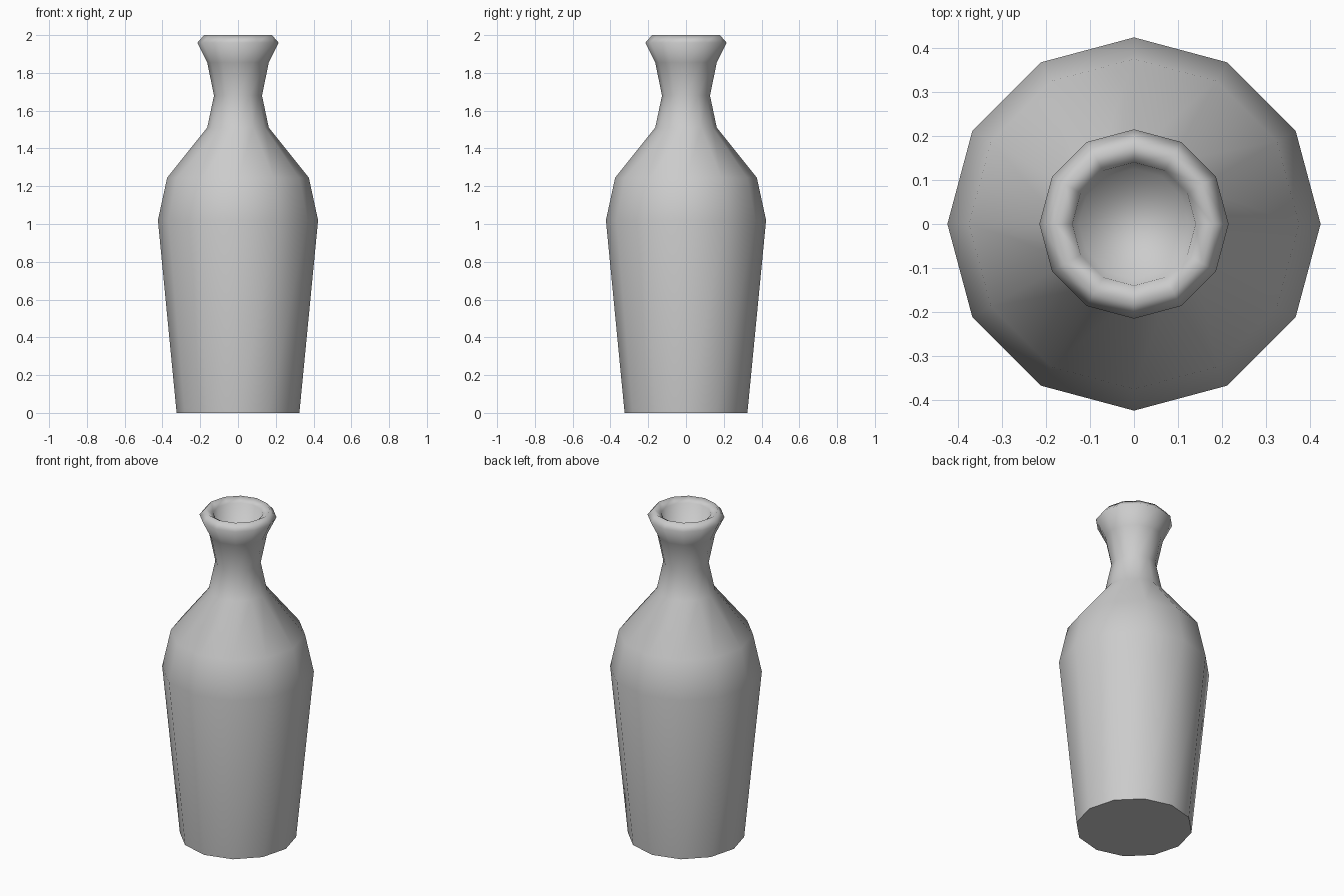
import bpy, bmesh, math

cube = bpy.data.objects.get("Cube")
if cube:
    bpy.data.objects.remove(cube)

SIDES = 12

# One flat colour
grey = bpy.data.materials.new("light grey")
grey.use_nodes = True
colour = (0.6, 0.6, 0.6, 1)
grey.diffuse_color = colour
grey.node_tree.nodes["Principled BSDF"].inputs["Base Color"].default_value = colour

# Profile (radius, height): base, body, shoulder, neck, lip, then inside the mouth
profile = [(0.325, 0), (0.424, 1.02), (0.375, 1.245), (0.163, 1.51),
           (0.127, 1.68), (0.163, 1.855), (0.215, 1.96), (0.18, 2.0),
           (0.14, 1.975), (0.125, 1.87)]


def lathe(name, points, material):
    """Spin a profile round z, closing both ends; only the base is flat."""
    bm = bmesh.new()
    rings = []
    for r, z in points:
        angles = [math.tau * i / SIDES for i in range(SIDES)]
        rings.append([bm.verts.new((r * math.cos(a), r * math.sin(a), z)) for a in angles])
    for low, high in zip(rings, rings[1:]):
        for i in range(SIDES):
            j = (i + 1) % SIDES
            bm.faces.new((low[i], low[j], high[j], high[i])).smooth = True
    bm.faces.new(rings[-1]).smooth = True
    base = bm.faces.new(rings[0][::-1])
    for edge in base.edges:
        edge.smooth = False
    mesh = bpy.data.meshes.new(name)
    bm.to_mesh(mesh)
    bm.free()
    mesh.materials.append(material)
    obj = bpy.data.objects.new(name, mesh)
    bpy.context.collection.objects.link(obj)
    return obj


lathe("bottle", profile, grey)
